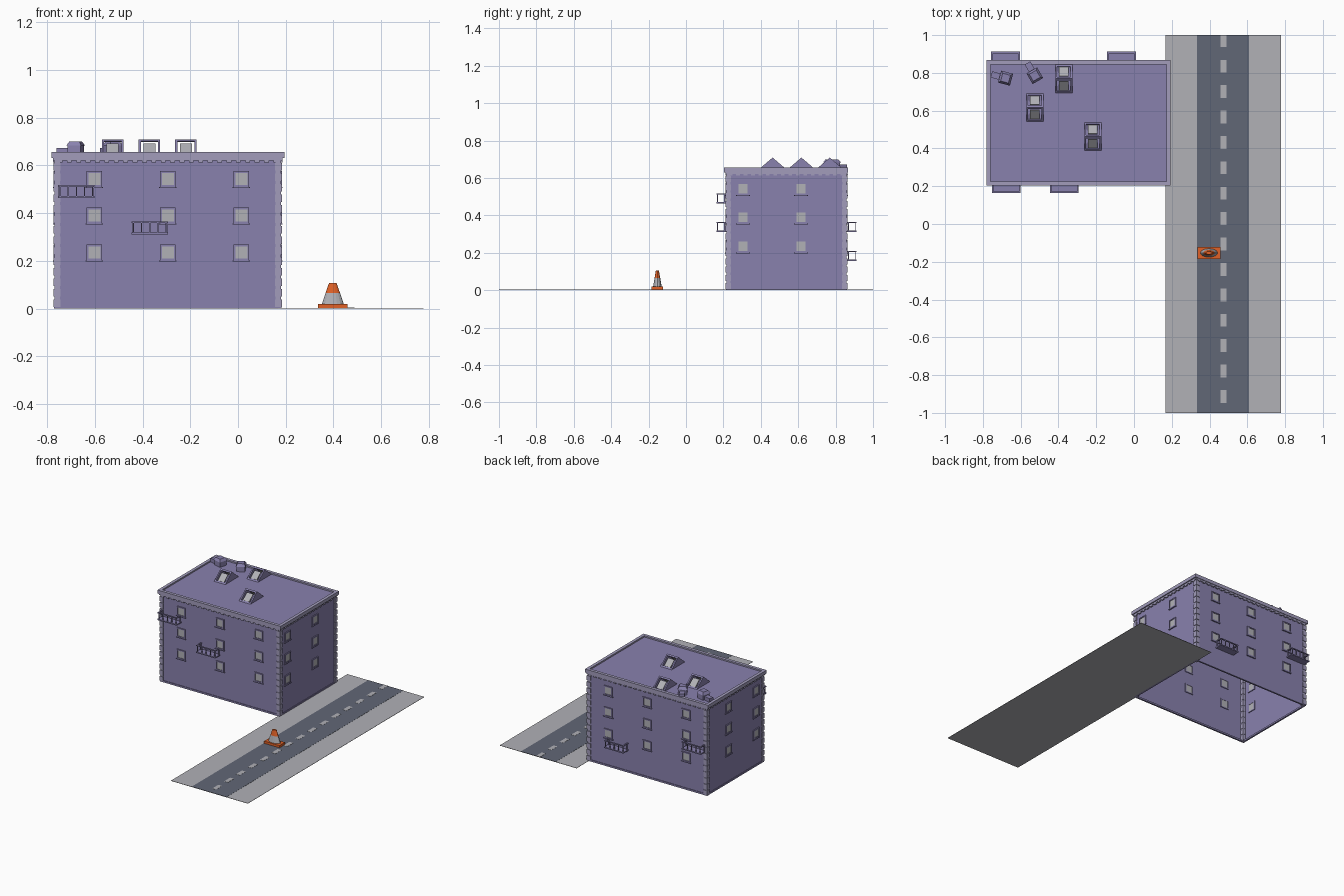
import bpy, bmesh, math
from mathutils import Matrix, Vector

if "Cube" in bpy.data.objects:
    bpy.data.objects.remove(bpy.data.objects["Cube"])


def mat(name, rgb):
    m = bpy.data.materials.new(name)
    m.diffuse_color = (*rgb, 1)
    m.use_nodes = True
    m.node_tree.nodes["Principled BSDF"].inputs["Base Color"].default_value = m.diffuse_color
    return m


PURPLE = mat("wall purple", (0.25, 0.22, 0.42))
TRIM = mat("pale trim", (0.36, 0.335, 0.50))
GREY = mat("pale grey", (0.44, 0.44, 0.47))
ASPHALT = mat("asphalt", (0.12, 0.135, 0.18))
ORANGE = mat("cone orange", (0.75, 0.12, 0.02))


def finish(name, bm, *mats):
    me = bpy.data.meshes.new(name)
    bm.to_mesh(me)
    bm.free()
    for m in mats:
        me.materials.append(m)
    ob = bpy.data.objects.new(name, me)
    bpy.context.collection.objects.link(ob)
    return ob


def box(bm, lo, hi, M=Matrix(), mi=0):
    """Axis-aligned box given by two corners, then moved by M."""
    lo, hi = Vector(lo), Vector(hi)
    S = Matrix.Diagonal((*(hi - lo), 1))
    vs = bmesh.ops.create_cube(bm, size=1, matrix=M @ Matrix.Translation((lo + hi) / 2) @ S)["verts"]
    for f in {f for v in vs for f in v.link_faces}:
        f.material_index = mi


def ring(bm, x0, x1, y0, y1, z0, z1, t):
    """Rectangular band of thickness t."""
    box(bm, (x0, y0, z0), (x1, y0 + t, z1))
    box(bm, (x0, y1 - t, z0), (x1, y1, z1))
    box(bm, (x0, y0 + t, z0), (x0 + t, y1 - t, z1))
    box(bm, (x1 - t, y0 + t, z0), (x1, y1 - t, z1))


X0, X1, Y0, Y1, ROOF = -0.766, 0.178, 0.218, 0.857, 0.645

# walls and roof, hollow and open underneath
bm = bmesh.new()
box(bm, (X0, Y0, 0), (X1, Y1, ROOF))
bm.normal_update()
bmesh.ops.delete(bm, geom=[f for f in bm.faces if f.normal.z < -0.5], context='FACES')
finish("building_walls", bm, PURPLE)
bm = bmesh.new()
ring(bm, X0 - 0.004, X1 + 0.004, Y0 - 0.004, Y1 + 0.004, 0, 0.012, 0.012)
finish("plinth", bm, PURPLE)

# cornice with a stepped edge and dentils
bm = bmesh.new()
ring(bm, X0 - 0.016, X1 + 0.016, Y0 - 0.014, Y1 + 0.01, 0.63, 0.655, 0.022)
ring(bm, X0 - 0.008, X1 + 0.008, Y0 - 0.008, Y1 + 0.006, 0.62, 0.63, 0.008)
for i in range(24):
    x = X0 + (i + 0.25) * (X1 - X0) / 24
    for y in (Y0 - 0.008, Y1):
        box(bm, (x, y, 0.612), (x + 0.02, y + 0.008, 0.62))
for i in range(16):
    y = Y0 + (i + 0.25) * (Y1 - Y0) / 16
    for x in (X0 - 0.008, X1):
        box(bm, (x, y, 0.612), (x + 0.008, y + 0.02, 0.62))
finish("cornice", bm, TRIM)

# corner stones
bm = bmesh.new()
for cx, sx in ((X0, 1), (X1, -1)):
    for cy, sy in ((Y0, 1), (Y1, -1)):
        def corner(out, inn, z0, z1):
            xs = sorted((cx - sx * out, cx + sx * inn))
            ys = sorted((cy - sy * out, cy + sy * inn))
            box(bm, (xs[0], ys[0], z0), (xs[1], ys[1], z1))
        corner(0.002, 0.021, 0, 0.62)
        for i in range(14):
            corner(0.006, 0.023, i * 0.044 + 0.006, i * 0.044 + 0.038)
finish("corner_stones", bm, TRIM)

# one local frame per wall: x along the wall, -y outwards
CX, CY = (X0 + X1) / 2, (Y0 + Y1) / 2


def wall_frame(x, y, deg):
    return Matrix.Translation((x, y, 0)) @ Matrix.Rotation(math.radians(deg), 4, 'Z')


front, back = wall_frame(CX, Y0, 0), wall_frame(CX, Y1, 180)
right, left = wall_frame(X1, CY, 90), wall_frame(X0, CY, -90)
COLS = (-0.308, 0, 0.308)
ROWS = (0.235, 0.39, 0.543)

# windows: glass plate, frame bars and a sill
bm = bmesh.new()
h, g = 0.033, 0.025
for M, cols in ((front, COLS), (back, [c + 0.0 for c in COLS]),
                (right, (-0.233, 0.077)), (left, (-0.077, 0.233))):
    for u in cols:
        for z in ROWS:
            box(bm, (u - g, -0.003, z - g), (u + g, 0.003, z + g), M, 1)
            for s in (-1, 1):
                a, b = sorted((s * g, s * h))
                box(bm, (u + a, -0.007, z - h), (u + b, 0.005, z + h), M)
                box(bm, (u - g, -0.007, z + a), (u + g, 0.005, z + b), M)
            box(bm, (u - 0.037, -0.009, z - h - 0.005), (u + 0.037, 0, z - h), M)
finish("windows", bm, PURPLE, GREY)

# balconies: floor, top rail, posts
bm = bmesh.new()
for M, u, z in ((front, -0.383, 0.463), (front, -0.076, 0.31),
                (back, -0.228, 0.155), (back, 0.386, 0.31)):
    w, d, t, H = 0.076, 0.055, 0.006, 0.055
    box(bm, (u - w, -d, z), (u + w, 0, z + 0.008), M)
    box(bm, (u - w, -d, z + H - t), (u + w, -d + 0.009, z + H), M)
    for s in (-1, 1):
        c = u + s * (w - 0.0045)
        box(bm, (c - 0.0045, -d + 0.009, z + H - t), (c + 0.0045, 0, z + H), M)
        box(bm, (c - 0.003, -0.014, z), (c + 0.003, -0.008, z + H), M)
    for i in range(5):
        c = u + (i - 2) * 0.034
        box(bm, (c - 0.0025, -d + 0.002, z), (c + 0.0025, -d + 0.007, z + H), M)
finish("balconies", bm, PURPLE)

# roof skylights: two triangular cheeks, ridge and eave bars, sloping panes
bm = bmesh.new()
W, D, ZT = 0.045, 0.075, 0.709
slope = math.atan2(ZT - ROOF, D)
length = math.hypot(ZT - ROOF, D)
for x, y in ((-0.525, 0.617), (-0.371, 0.769), (-0.218, 0.463)):
    for s in (-1, 1):
        tri = [(x + s * W, y - D, ROOF), (x + s * W, y + D, ROOF), (x + s * W, y, ZT)]
        f = bm.faces.new([bm.verts.new(p) for p in tri])
        ext = bmesh.ops.extrude_face_region(bm, geom=[f], use_keep_orig=True)["geom"]
        for v in ext:
            if isinstance(v, bmesh.types.BMVert):
                v.co.x -= s * 0.009
        M = Matrix.Translation((x, y, ZT)) @ Matrix.Rotation(0 if s < 0 else math.pi, 4, 'Z') \
            @ Matrix.Rotation(slope, 4, 'X')
        box(bm, (-W + 0.009, -0.012, -0.006), (W - 0.009, 0, 0), M)
        box(bm, (-W + 0.009, -length, -0.006), (W - 0.009, -length + 0.012, 0), M)
        box(bm, (-0.025, -length + 0.014, -0.010), (0.025, -0.024, -0.004), M, 1)
bmesh.ops.recalc_face_normals(bm, faces=bm.faces)
finish("skylights", bm, PURPLE, GREY)

# roof vents: housing with a chamfered cap and a low duct
bm = bmesh.new()
for x, y, deg in ((-0.68, 0.772, -15), (-0.525, 0.785, -60)):
    M = wall_frame(x, y, deg)
    box(bm, (-0.028, -0.028, ROOF), (0.028, 0.028, 0.682), M)
    bmesh.ops.create_cone(bm, cap_ends=True, segments=4, radius1=0.046, radius2=0.03, depth=0.018,
                          matrix=M @ Matrix.Translation((0, 0, 0.691)) @ Matrix.Rotation(math.pi / 4, 4, 'Z'))
    box(bm, (-0.078, -0.017, ROOF), (-0.028, 0.017, 0.672), M)
finish("roof_vents", bm, PURPLE)

# street: pavement sheet, asphalt strip, dashes
bm = bmesh.new()
box(bm, (0.168, -1, 0), (0.778, 1, 0.002))
finish("pavement", bm, GREY)
bm = bmesh.new()
box(bm, (0.333, -1, 0.001), (0.61, 1, 0.003))
finish("road", bm, ASPHALT)
bm = bmesh.new()
for i in range(15):
    y = 0.97 - i * 0.1345
    box(bm, (0.459, max(y - 0.034, -1), 0.002), (0.489, min(y + 0.034, 1), 0.004))
finish("lane_dashes", bm, GREY)

# traffic cone, squashed front to back, with a pale lower band
bm = bmesh.new()
for r1, r2, z0, z1, mi in ((0.046, 0.030, 0.018, 0.066, 1), (0.030, 0.016, 0.066, 0.106, 0)):
    M = Matrix.Translation((0.397, -0.153, (z0 + z1) / 2)) @ Matrix.Diagonal((1, 0.5, 1, 1))
    vs = bmesh.ops.create_cone(bm, cap_ends=True, segments=16, radius1=r1, radius2=r2,
                               depth=z1 - z0, matrix=M)["verts"]
    for f in {f for v in vs for f in v.link_faces}:
        f.material_index = mi
box(bm, (0.336, -0.184, 0.003), (0.458, -0.122, 0.019))
finish("traffic_cone", bm, ORANGE, GREY)
